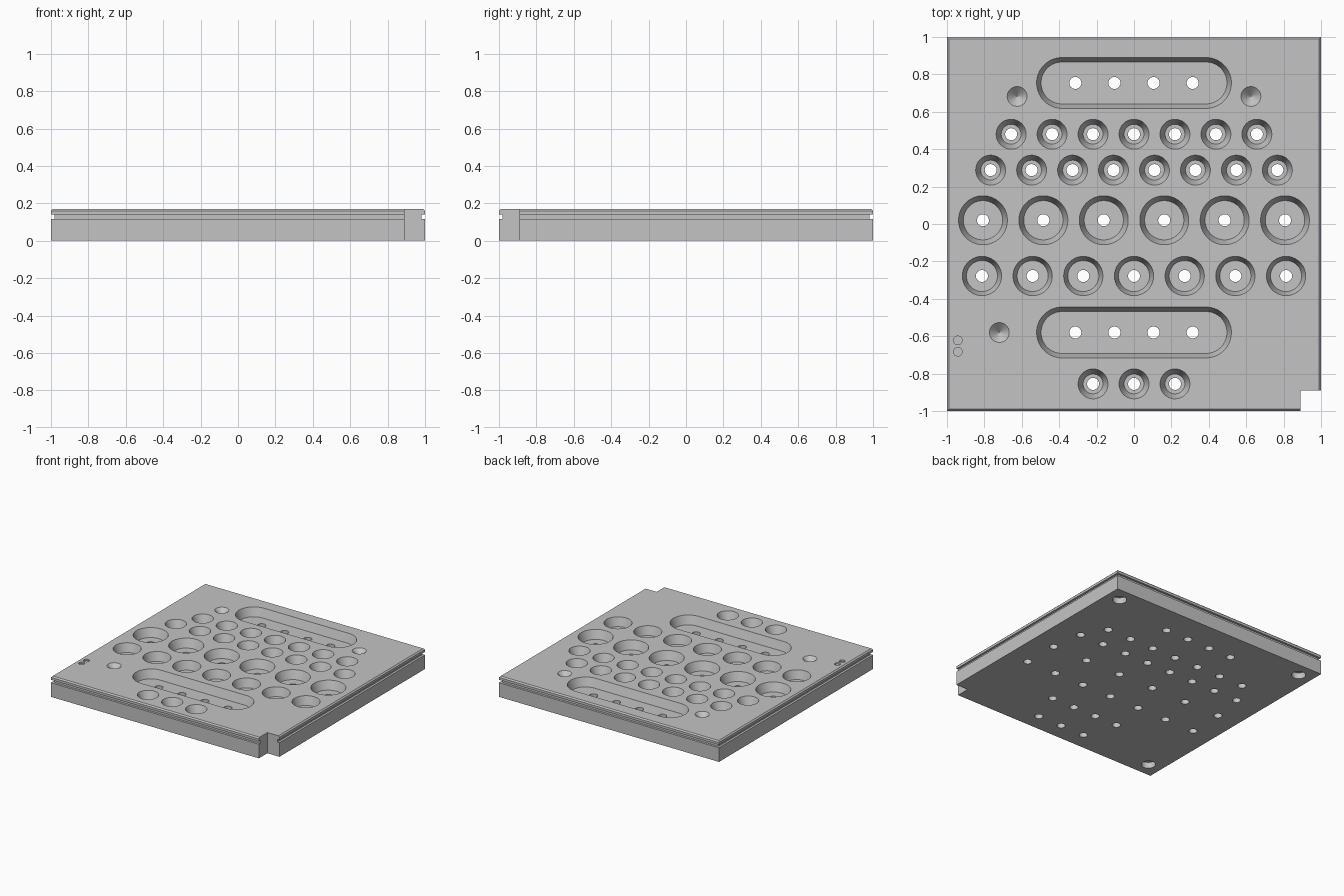
import bpy, bmesh, math

cube = bpy.data.objects.get("Cube")
if cube:
    bpy.data.objects.remove(cube, do_unlink=True)

TOP = 0.17
FLOOR = 0.10
SEGS = 48

grey = bpy.data.materials.new("plain grey")
grey.use_nodes = True
colour = (0.55, 0.55, 0.55, 1)
grey.diffuse_color = colour
grey.node_tree.nodes["Principled BSDF"].inputs["Base Color"].default_value = colour


def square(h):
    return [(-h, -h), (h, -h), (h, h), (-h, h)]


def stadium(x, y, r, half=0):
    """Circle outline, stretched along x by half on each side."""
    pts = []
    for i in range(SEGS):
        a = 2 * math.pi * (i + 0.5) / SEGS
        shift = half if math.cos(a) > 0 else -half
        pts.append((x + shift + r * math.cos(a), y + r * math.sin(a)))
    return pts


def loft(bm, rings):
    """Closed solid through (outline, z) rings listed from bottom to top."""
    loops = [[bm.verts.new((x, y, z)) for x, y in pts] for pts, z in rings]
    n = len(loops[0])
    for low, high in zip(loops, loops[1:]):
        for i in range(n):
            j = (i + 1) % n
            bm.faces.new((low[i], low[j], high[j], high[i]))
    bm.faces.new(loops[0][::-1])
    bm.faces.new(loops[-1])


def make_object(name, bm):
    mesh = bpy.data.meshes.new(name)
    bm.to_mesh(mesh)
    bm.free()
    mesh.materials.append(grey)
    ob = bpy.data.objects.new(name, mesh)
    bpy.context.collection.objects.link(ob)
    return ob


def pocket(bm, x, y, r, floor_r, half=0, floor=FLOOR):
    """Tapered recess, carried on above the top face for a clean cut."""
    over = 0.02
    top_r = r + (r - floor_r) * over / (TOP - floor)
    loft(bm, [(stadium(x, y, floor_r, half), floor),
              (stadium(x, y, top_r, half), TOP + over)])


def drill(bm, x, y, r=0.032, low=-0.1, high=0.3):
    loft(bm, [(stadium(x, y, r), low), (stadium(x, y, r), high)])


# Plate with a groove around its sides and a chamfered top edge
bm = bmesh.new()
loft(bm, [(square(h), z) for h, z in
          [(1, 0), (1, 0.116), (0.982, 0.116), (0.982, 0.14),
           (1, 0.14), (1, 0.16), (0.99, TOP)]])
plate = make_object("tool_plate", bm)

pockets, holes = bmesh.new(), bmesh.new()

# Rows of round pockets: count, spacing, y, top radius, floor radius
rows = [(7, 0.219, 0.48, 0.08, 0.053),
        (8, 0.219, 0.288, 0.08, 0.053),
        (6, 0.323, 0.02, 0.131, 0.105),
        (7, 0.271, -0.278, 0.105, 0.083),
        (3, 0.219, -0.855, 0.08, 0.053)]
for count, step, y, r, floor_r in rows:
    for i in range(count):
        x = (i - (count - 1) / 2) * step
        pocket(pockets, x, y, r, floor_r)
        drill(holes, x, y)

# Two long slots, each with four drain holes
for y in (0.754, -0.58):
    pocket(pockets, 0, y, 0.136, 0.112, half=0.385)
    for i in range(4):
        drill(holes, (i - 1.5) * 0.209, y)

# Conical dimples
for x, y in ((-0.625, 0.682), (0.625, 0.682), (-0.72, -0.58)):
    pocket(pockets, x, y, 0.053, 0.001, floor=TOP - 0.05)

# Pair of shallow marker dots
for y in (-0.622, -0.683):
    drill(pockets, -0.942, y, 0.023, TOP - 0.012)

# Blind sockets underneath three corners
for x, y in ((0.88, 0.88), (-0.88, 0.88), (-0.88, -0.88)):
    drill(holes, x, y, 0.054, high=0.05)

# Square notch in the front corner
notch = [(x + 1.39, y - 1.39) for x, y in square(0.5)]
loft(holes, [(notch, -0.1), (notch, 0.3)])

# Cut everything out of the plate
bpy.ops.object.select_all(action="DESELECT")
plate.select_set(True)
bpy.context.view_layer.objects.active = plate
for name, cutter_bm in (("pocket_cutter", pockets), ("hole_cutter", holes)):
    cutter = make_object(name, cutter_bm)
    cutter.hide_render = True
    mod = plate.modifiers.new(name, "BOOLEAN")
    mod.operation = "DIFFERENCE"
    mod.solver = "EXACT"
    mod.object = cutter
    bpy.ops.object.modifier_apply(modifier=name)
    bpy.data.objects.remove(cutter, do_unlink=True)

bpy.ops.object.shade_smooth_by_angle(angle=math.radians(25))
